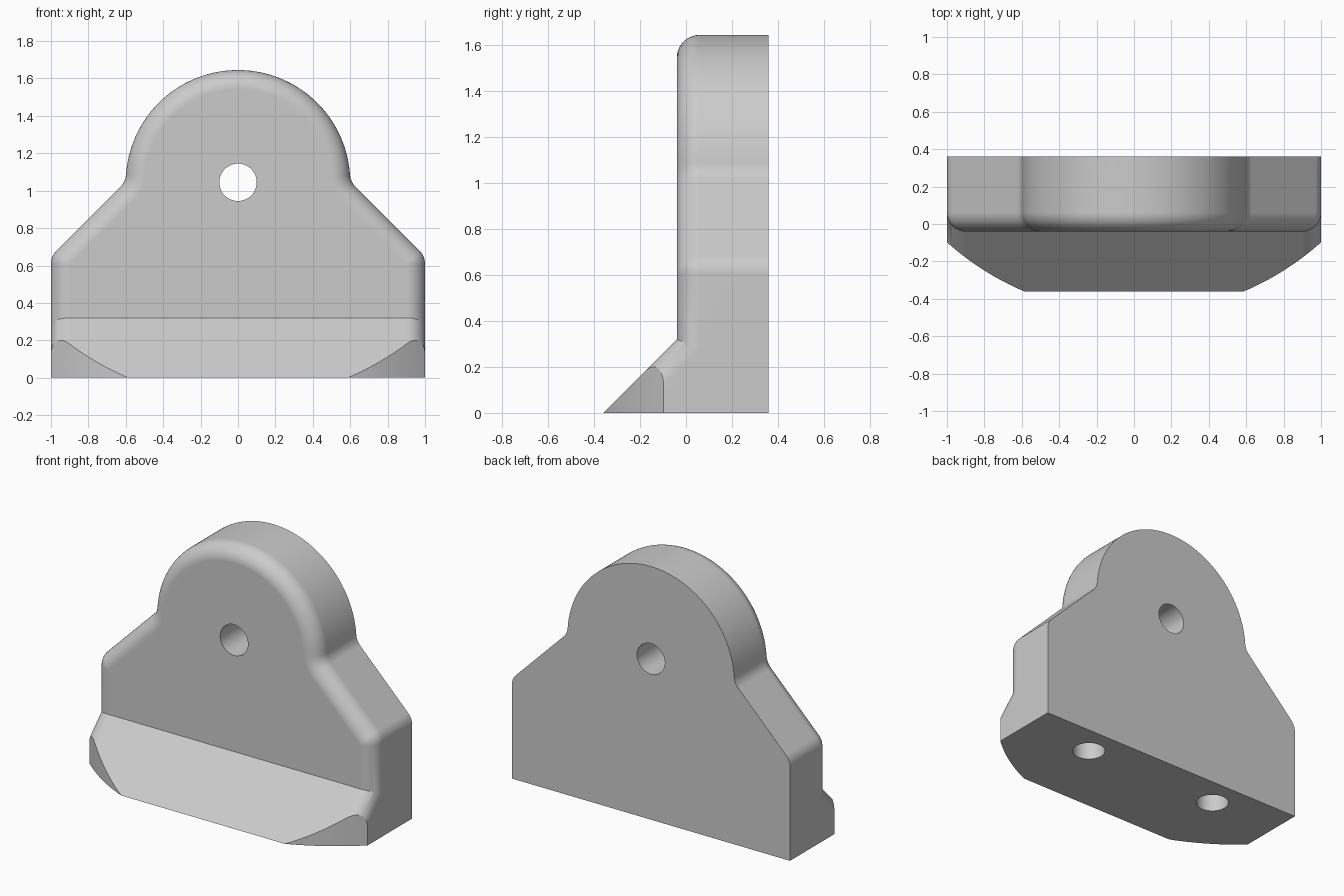
import bpy
import bmesh
from math import sin, cos, pi, sqrt, asin, radians

if "Cube" in bpy.data.objects:
    bpy.data.objects.remove(bpy.data.objects["Cube"])

BACK, FRONT, TOE = 0.36, -0.04, -0.36     # key depths along y
HALF, SHOULDER = 1.0, 0.65                # half width, shoulder height
DOME_Z, DOME_R = 1.045, 0.6
FILLET = 0.1
STEPS = 10

grey = bpy.data.materials.new("light grey")
grey.use_nodes = True
grey.diffuse_color = (0.6, 0.6, 0.6, 1)
grey.node_tree.nodes["Principled BSDF"].inputs["Base Color"].default_value = (0.6, 0.6, 0.6, 1)


def arc(cx, cz, r, a0, a1, n):
    return [(cx + r * cos(a0 + (a1 - a0) * i / n),
             cz + r * sin(a0 + (a1 - a0) * i / n)) for i in range(n + 1)]


# Centre of the small concave arc, tangent to both the shoulder slope and the dome
s = HALF + SHOULDER + FILLET * sqrt(2) - DOME_Z
reach = DOME_R + FILLET
u = (s - sqrt(2 * reach ** 2 - s ** 2)) / 2
neck_x, neck_z, tilt = s - u, DOME_Z + u, asin(u / reach)


def half_outline(d):
    """Right half of the plate outline above the foot, moved inward by d."""
    corner = arc(HALF - FILLET, SHOULDER - FILLET * (sqrt(2) - 1),
                 FILLET - d, 0, pi / 4, 8)
    neck = arc(neck_x, neck_z, FILLET + d, 1.25 * pi, pi + tilt, 8)
    dome = arc(0, DOME_Z, DOME_R - d, tilt, pi / 2, 40)
    return corner + neck + dome[1:]


def ring(d, t):
    """Closed loop: inset d, sunk t behind the front plate and foot slope."""
    y = FRONT + t
    upper = half_outline(d)
    bend = FRONT - TOE - t * (sqrt(2) - 1)
    right = [(HALF - d, TOE + t * sqrt(2), 0), (HALF - d, y, bend)]
    right += [(x, y, z) for x, z in upper]
    return right + [(-x, yy, z) for x, yy, z in reversed(right[:-1])]


# Bracket body: loft of the back loop and the rounded front loops
loops = [[(x, BACK, z) for x, y, z in ring(0, FILLET)]]
for i in range(STEPS + 1):
    a = pi / 2 * i / STEPS
    loops.append(ring(FILLET * (1 - cos(a)), FILLET * (1 - sin(a))))

bm = bmesh.new()
rows = [[bm.verts.new(p) for p in loop] for loop in loops]
for a, b in zip(rows, rows[1:]):
    for i in range(len(a) - 1):
        bm.faces.new((a[i], a[i + 1], b[i + 1], b[i]))
last = rows[-1]
bm.faces.new(rows[0])                                   # back
bm.faces.new(last[1:-1])                                # plate front
bm.faces.new((last[0], last[1], last[-2], last[-1]))    # foot slope
bm.faces.new([r[0] for r in rows] + [r[-1] for r in reversed(rows)])  # underside
bmesh.ops.remove_doubles(bm, verts=bm.verts, dist=1e-5)
bmesh.ops.recalc_face_normals(bm, faces=bm.faces)
mesh = bpy.data.meshes.new("bracket_body")
bm.to_mesh(mesh)
bm.free()
body = bpy.data.objects.new("bracket_body", mesh)
bpy.context.collection.objects.link(body)
mesh.materials.append(grey)


def cut(operation, radius, depth, location, rotation=(0, 0, 0), sides=48):
    """Apply a cylinder boolean to the body."""
    bpy.ops.mesh.primitive_cylinder_add(vertices=sides, radius=radius, depth=depth,
                                        location=location, rotation=rotation)
    tool = bpy.context.object
    tool.hide_render = True
    tool.data.materials.append(grey)
    mod = body.modifiers.new("cut", 'BOOLEAN')
    mod.operation, mod.object, mod.solver = operation, tool, 'EXACT'
    bpy.ops.object.select_all(action='DESELECT')
    body.select_set(True)
    bpy.context.view_layer.objects.active = body
    bpy.ops.object.modifier_apply(modifier=mod.name)
    bpy.data.objects.remove(tool)


# Curved trimming of the foot's front corners
cut('INTERSECT', 1.5, 6, (0, 1.02, 0), sides=192)
# Pivot hole through the plate
cut('DIFFERENCE', 0.1, 2, (0, 0, DOME_Z), (radians(90), 0, 0))
# Blind screw holes in the underside
for side in (-1, 1):
    cut('DIFFERENCE', 0.1, 1, (side * 0.5, 0.16, 0))

bpy.ops.object.shade_smooth_by_angle(angle=radians(25))
weighted = body.modifiers.new("even_shading", 'WEIGHTED_NORMAL')
weighted.keep_sharp = True
